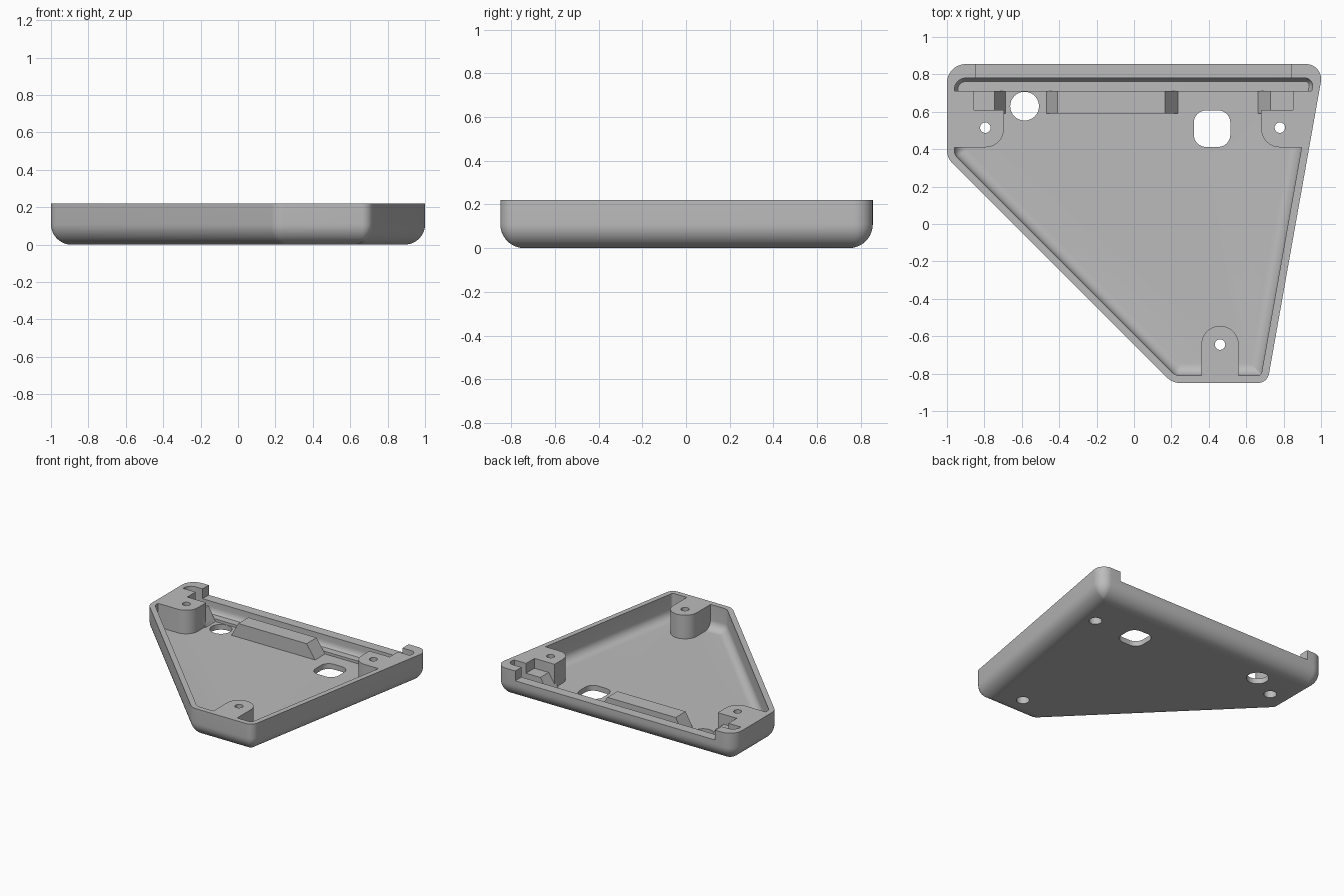
import bpy, bmesh, math
from mathutils import Vector

cube = bpy.data.objects.get("Cube")
if cube:
    bpy.data.objects.remove(cube, do_unlink=True)

grey = bpy.data.materials.new("plain_grey")
grey.use_nodes = True
grey.diffuse_color = (0.5, 0.5, 0.5, 1)
grey.node_tree.nodes["Principled BSDF"].inputs["Base Color"].default_value = (0.5, 0.5, 0.5, 1)


def offset(points, d):
    """Move every edge of a counter-clockwise polygon inward by d."""
    out = []
    for i, p in enumerate(points):
        p = Vector(p)
        a = (p - Vector(points[i - 1])).normalized()
        b = (Vector(points[(i + 1) % len(points)]) - p).normalized()
        na, nb = Vector((-a.y, a.x)), Vector((-b.y, b.x))
        out.append(p + (na + nb) * d / (1 + na.dot(nb)))
    return out


def rounded(points, radii, steps=10):
    """Round each polygon corner with an arc."""
    out = []
    for i, p in enumerate(points):
        p, r = Vector(p), radii[i]
        a = (Vector(points[i - 1]) - p).normalized()
        b = (Vector(points[(i + 1) % len(points)]) - p).normalized()
        half = a.angle(b) / 2
        centre = p + (a + b).normalized() * r / math.sin(half)
        start = p + a * r / math.tan(half) - centre
        end = p + b * r / math.tan(half) - centre
        turn = math.atan2(start.x * end.y - start.y * end.x, start.dot(end))
        for k in range(steps + 1):
            t = turn * k / steps
            out.append(centre + Vector((start.x * math.cos(t) - start.y * math.sin(t),
                                        start.x * math.sin(t) + start.y * math.cos(t))))
    return out


def loft(name, rings):
    """Closed solid through rings of 3D points."""
    bm = bmesh.new()
    loops = [[bm.verts.new(p) for p in ring] for ring in rings]
    n = len(loops[0])
    for low, high in zip(loops, loops[1:]):
        for i in range(n):
            j = (i + 1) % n
            bm.faces.new((low[i], low[j], high[j], high[i]))
    bm.faces.new(loops[0][::-1])
    bm.faces.new(loops[-1])
    bmesh.ops.recalc_face_normals(bm, faces=bm.faces)
    mesh = bpy.data.meshes.new(name)
    bm.to_mesh(mesh)
    bm.free()
    mesh.materials.append(grey)
    obj = bpy.data.objects.new(name, mesh)
    bpy.context.collection.objects.link(obj)
    return obj


def prism(name, points, z0, z1):
    return loft(name, [[(p[0], p[1], z) for p in points] for z in (z0, z1)])


def box(name, x0, x1, y0, y1, z0, z1):
    return prism(name, [(x0, y0), (x1, y0), (x1, y1), (x0, y1)], z0, z1)


def circle(x, y, r, n=32):
    return [(x + r * math.cos(math.tau * k / n), y + r * math.sin(math.tau * k / n)) for k in range(n)]


def bowl(name, outline, radii, inset, floor, fillet, top):
    """Straight-walled solid with a filleted bottom edge."""
    rings = []
    for k in range(11):
        t = math.pi / 2 * k / 10
        d = fillet * (1 - math.sin(t))
        z = floor + fillet * (1 - math.cos(t))
        ring = rounded(offset(outline, inset + d), [max(r - inset - d, 0.004) for r in radii])
        rings.append([(p.x, p.y, z) for p in ring])
    rings.append([(x, y, top) for x, y, z in rings[-1]])
    return loft(name, rings)


def cut(target, cutters):
    """Subtract cutters one by one, then delete them."""
    for c in cutters:
        c.hide_render = True
        mod = target.modifiers.new("cut", 'BOOLEAN')
        mod.operation, mod.solver, mod.object = 'DIFFERENCE', 'EXACT', c
        graph = bpy.context.evaluated_depsgraph_get()
        mesh = bpy.data.meshes.new_from_object(target.evaluated_get(graph))
        target.modifiers.clear()
        target.data = mesh
        bpy.data.objects.remove(c, do_unlink=True)


# Outer tray
outline = [(-1, 0.855), (-1, 0.355), (0.205, -0.85), (0.713, -0.85), (1.016, 0.855)]
radii = [0.1, 0.09, 0.1, 0.06, 0.08]
tray = bowl("enclosure_tray", outline, radii, 0, 0, 0.11, 0.22)

# Hollow, reaching back to the slot wall
inner = [(x, min(y, 0.82)) for x, y in outline]
inner[-1] = (1.01, 0.82)
hollow = bowl("hollow", inner, radii, 0.04, 0.04, 0.065, 0.3)

# Screw posts and rim corners left standing inside the hollow
keep = []
for side, xin, xstep in ((-1, 0.695, 0.855), (1, 0.68, 0.85)):
    post = [(xin, 0.61), (xin, 0.41), (1.2, 0.41), (1.2, 0.61)]
    post = [(side * x, y) for x, y in post]
    if side < 0:
        post.reverse()
    post_radii = [0.1 if abs(x) == xin and y == 0.41 else 0.001 for x, y in post]
    keep.append(prism("corner_post", rounded(post, post_radii), -0.1, 0.4))
    xs = sorted((side * xstep, side * 1.2))
    keep.append(box("rim_corner", *xs, 0.6, 0.71, -0.1, 0.4))
front = [(0.36, -1), (0.56, -1), (0.56, -0.545), (0.36, -0.545)]
keep.append(prism("front_post", rounded(front, [0.001, 0.001, 0.0999, 0.0999]), -0.1, 0.4))

# Sloped ledges and the raised slot floor
for a, b, c, d in ((-1.2, -1.2, -0.745, -0.675), (-0.48, -0.41, 0.165, 0.25), (0.65, 0.73, 1.2, 1.2)):
    profile = [(a, 0.02), (d, 0.02), (c, 0.145), (b, 0.145)]
    if a == b:
        profile = [(a, 0.02), (d, 0.02), (c, 0.145), (a, 0.145)]
    keep.append(loft("ledge", [[(x, y, z) for x, z in profile] for y in (0.59, 0.71)]))
keep.append(box("slot_floor", -1.2, 1.2, 0.709, 0.9, -0.1, 0.06))
cut(hollow, keep)

# Openings
cutters = [hollow, box("back_notch", -0.845, 0.84, 0.76, 1, 0.145, 0.4)]
cutters.append(prism("round_port", circle(-0.585, 0.63, 0.077), -0.1, 0.12))
port = [(0.32, 0.412), (0.515, 0.412), (0.515, 0.607), (0.32, 0.607)]
cutters.append(prism("square_port", rounded(port, [0.065] * 4), -0.1, 0.12))
for x, y in ((-0.795, 0.515), (0.78, 0.515), (0.46, -0.645)):
    cutters.append(prism("screw_hole", circle(x, y, 0.028), -0.1, 0.4))
    cutters.append(prism("screw_head_recess", circle(x, y, 0.045), -0.1, 0.08))
cut(tray, cutters)

# Smooth shading with crisp edges
bpy.ops.object.select_all(action='DESELECT')
tray.select_set(True)
bpy.context.view_layer.objects.active = tray
bpy.ops.object.shade_smooth_by_angle(angle=math.radians(30))
